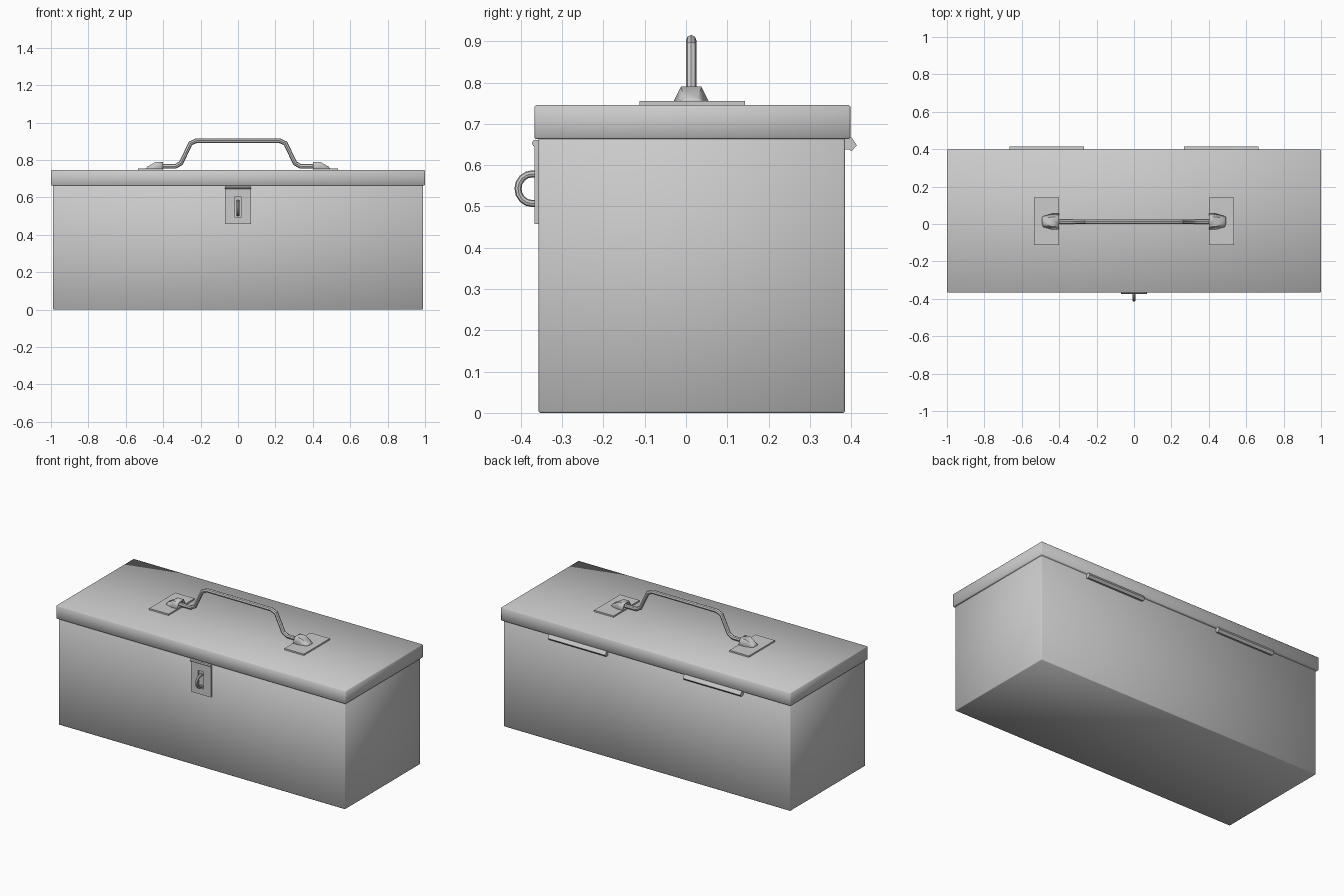
import bpy, bmesh, math

if "Cube" in bpy.data.objects:
    bpy.data.objects.remove(bpy.data.objects["Cube"])


def finish(name, bm, smooth=None):
    bmesh.ops.recalc_face_normals(bm, faces=bm.faces)
    me = bpy.data.meshes.new(name)
    bm.to_mesh(me)
    bm.free()
    ob = bpy.data.objects.new(name, me)
    bpy.context.collection.objects.link(ob)
    if smooth == "all":
        me.polygons.foreach_set("use_smooth", [True] * len(me.polygons))
    elif smooth:
        bpy.ops.object.select_all(action='DESELECT')
        ob.select_set(True)
        bpy.context.view_layer.objects.active = ob
        bpy.ops.object.shade_smooth_by_angle(angle=math.radians(smooth))
    return ob


def box(name, x, y, z, bevel=0.0, smooth=None):
    bm = bmesh.new()
    bmesh.ops.create_cube(bm, size=1)
    for v in bm.verts:
        v.co = [lo + (c + 0.5) * (hi - lo) for c, (lo, hi) in zip(v.co, (x, y, z))]
    if bevel:
        bmesh.ops.bevel(bm, geom=bm.edges[:], offset=bevel, segments=1,
                        affect='EDGES', profile=0.5)
    return finish(name, bm, smooth)


def prism_x(name, profile, x0, x1):
    """Extrude a (y, z) profile along x."""
    bm = bmesh.new()
    f = bm.faces.new([bm.verts.new((x0, y, z)) for y, z in profile])
    ext = bmesh.ops.extrude_face_region(bm, geom=[f])["geom"]
    verts = [g for g in ext if isinstance(g, bmesh.types.BMVert)]
    bmesh.ops.translate(bm, verts=verts, vec=(x1 - x0, 0, 0))
    return finish(name, bm)


def rod(name, points, radius, smooth=35):
    """Faceted rod that follows a polyline."""
    cu = bpy.data.curves.new(name, 'CURVE')
    cu.dimensions = '3D'
    cu.bevel_depth = radius
    cu.bevel_resolution = 2
    cu.use_fill_caps = True
    sp = cu.splines.new('POLY')
    sp.points.add(len(points) - 1)
    for p, co in zip(sp.points, points):
        p.co = (*co, 1)
    ob = bpy.data.objects.new(name, cu)
    bpy.context.collection.objects.link(ob)
    bpy.ops.object.select_all(action='DESELECT')
    ob.select_set(True)
    bpy.context.view_layer.objects.active = ob
    bpy.ops.object.convert(target='MESH')
    ob = bpy.context.object
    ob.name = name
    bpy.ops.object.shade_smooth_by_angle(angle=math.radians(smooth))
    return ob


def clip(name, side):
    """Raised housing, open toward the handle and sloping down outward."""
    bm = bmesh.new()
    rings = []
    # x, base half width, top half width, top z
    for x, base, top, z in ((0.40, 0.043, 0.025, 0.79), (0.44, 0.043, 0.025, 0.79),
                            (0.485, 0.03, 0.016, 0.764), (0.492, 0.026, 0.014, 0.754)):
        prof = ((-base, 0.754), (-top, z), (top, z), (base, 0.754))
        rings.append([bm.verts.new((side * x, 0.0125 + y, h)) for y, h in prof])
    for a, b in zip(rings, rings[1:]):
        for i in range(3):
            bm.faces.new((a[i], a[i + 1], b[i + 1], b[i]))
    ob = finish(name, bm, 50)
    # keep the shell normals facing up so it thickens inward
    if sum(p.normal.z for p in ob.data.polygons) < 0:
        ob.data.flip_normals()
    m = ob.modifiers.new("thickness", 'SOLIDIFY')
    m.thickness = 0.006
    m.offset = -1
    return ob


# Box and lid
box("box_body", (-0.99, 0.99), (-0.357, 0.385), (0, 0.68), 0.004, "all")
box("lid", (-1, 1), (-0.367, 0.398), (0.663, 0.746), 0.004, "all")

# Carrying handle
half = [(0.44, 0.766), (0.335, 0.766), (0.305, 0.782), (0.254, 0.889), (0.222, 0.903)]
path = half + [(-x, z) for x, z in reversed(half)]
rod("handle", [(x, 0.0125, z) for x, z in path], 0.0125)

# Handle mounts and back hinges
hinge_profile = ((0.384, 0.668), (0.384, 0.638), (0.393, 0.638), (0.401, 0.634),
                 (0.414, 0.648), (0.404, 0.663), (0.399, 0.668))
for side, label in ((-1, "left"), (1, "right")):
    xs = sorted((side * 0.40, side * 0.534))
    box("handle_plate_" + label, xs, (-0.113, 0.143), (0.744, 0.755))
    clip("handle_clip_" + label, side)
    xs = sorted((side * 0.268, side * 0.665))
    prism_x("back_hinge_" + label, hinge_profile, *xs)

# Hasp plate with slot, and its top knuckle
hasp = box("hasp_plate", (-0.069, 0.069), (-0.367, -0.356), (0.457, 0.66))
cutter = box("slot_cutter", (-0.018, 0.018), (-0.40, -0.3575), (0.495, 0.603))
cutter.hide_render = True
cutter.hide_set(True)
cut = hasp.modifiers.new("slot", 'BOOLEAN')
cut.object = cutter
cut.operation = 'DIFFERENCE'
cut.solver = 'EXACT'
rod("hasp_knuckle", [(-0.069, -0.364, 0.653), (0.069, -0.364, 0.653)], 0.009)

# Staple loop for the padlock
loop = [(-0.352, 0.579)]
for i in range(9):
    a = math.radians(90 + 22.5 * i)
    loop.append((-0.372 + 0.035 * math.cos(a), 0.543 + 0.036 * math.sin(a)))
loop.append((-0.352, 0.507))
rod("padlock_staple", [(0, y, z) for y, z in loop], 0.0085)
